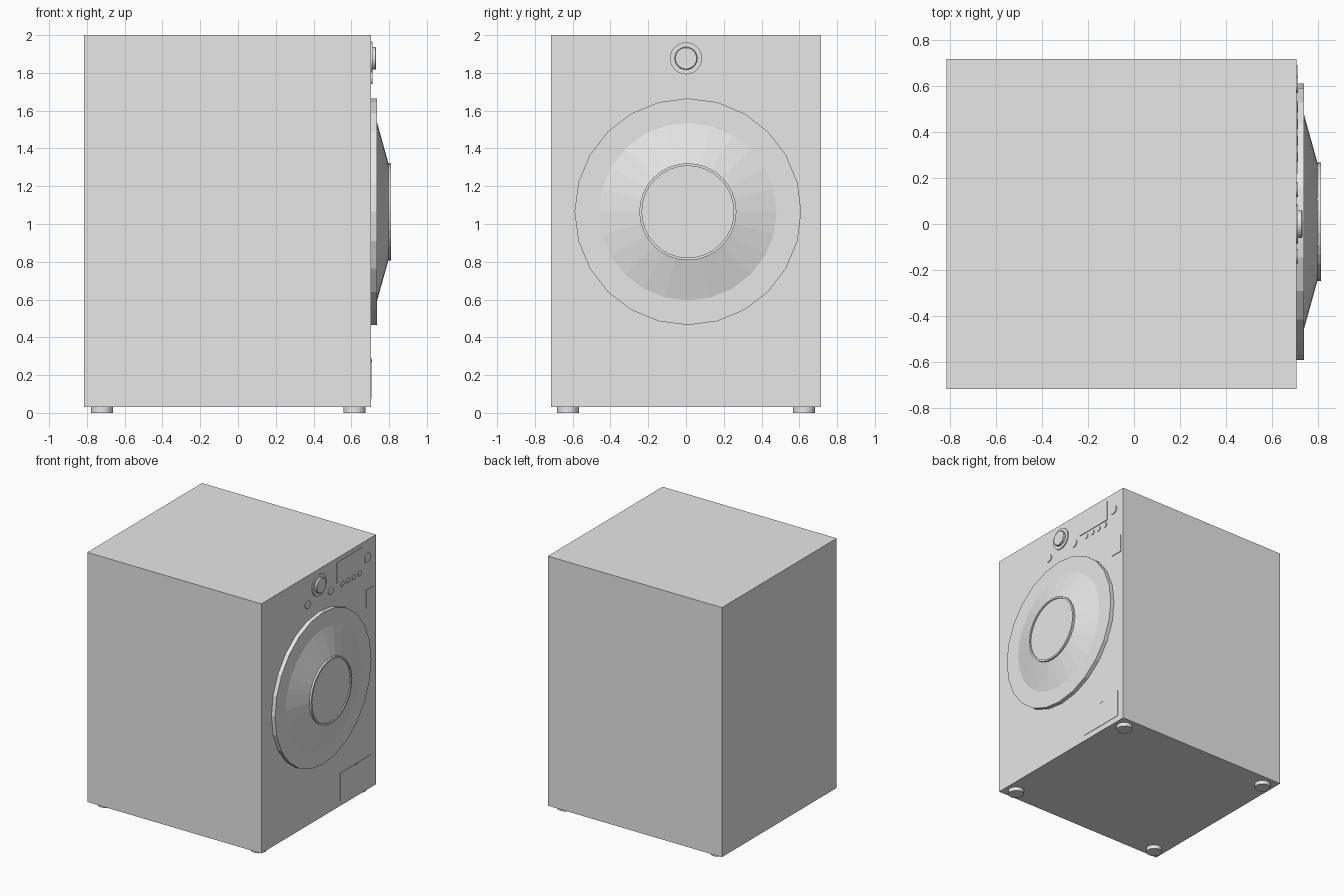
import bpy, bmesh
from math import sin, cos, tau

old = bpy.data.objects.get("Cube")
if old:
    bpy.data.objects.remove(old, do_unlink=True)

grey = bpy.data.materials.new("light grey")
grey.use_nodes = True
grey.diffuse_color = (0.8, 0.8, 0.8, 1)
grey.node_tree.nodes["Principled BSDF"].inputs["Base Color"].default_value = (0.8, 0.8, 0.8, 1)

FRONT = 0.705  # plane of the panel that carries the door


def finish(name, bm):
    bmesh.ops.recalc_face_normals(bm, faces=bm.faces)
    mesh = bpy.data.meshes.new(name)
    bm.to_mesh(mesh)
    bm.free()
    mesh.materials.append(grey)
    obj = bpy.data.objects.new(name, mesh)
    bpy.context.collection.objects.link(obj)
    return obj


def box(name, lo, hi):
    bm = bmesh.new()
    bmesh.ops.create_cube(bm, size=1)
    for v in bm.verts:
        v.co = [(a + b) / 2 + c * (b - a) for a, b, c in zip(lo, hi, v.co)]
    return finish(name, bm)


def lathe(name, y, z, profile, sides=24):
    """Turn (x, radius) points about a line along x, capping both ends."""
    bm = bmesh.new()
    rings = [[bm.verts.new((x, y + r * sin(tau * i / sides), z + r * cos(tau * i / sides)))
              for i in range(sides)] for x, r in profile]
    for a, b in zip(rings, rings[1:]):
        for i in range(sides):
            j = (i + 1) % sides
            bm.faces.new((a[i], a[j], b[j], b[i]))
    bm.faces.new(rings[0])
    bm.faces.new(rings[-1])
    return finish(name, bm)


def disc(name, y, z, radius, height):
    return lathe(name, y, z, [(FRONT - 0.005, radius), (FRONT + height, radius)])


def plate(name, y0, y1, z0, z1, height):
    return box(name, (FRONT - 0.005, y0, z0), (FRONT + height, y1, z1))


# Cabinet
box("cabinet", (-0.815, -0.716, 0.03), (FRONT, 0.716, 2.0))

# Feet
for x, end in ((-0.72, "back"), (0.617, "front")):
    for y, side in ((-0.625, "right"), (0.625, "left")):
        bm = bmesh.new()
        bmesh.ops.create_cone(bm, cap_ends=True, segments=24, radius1=0.058,
                              radius2=0.058, depth=0.035)
        bmesh.ops.translate(bm, verts=bm.verts, vec=(x, y, 0.0175))
        finish(f"{end}_{side}_foot", bm)

# Door: flat rim, conical bowl and a raised ring around the window
DOOR = (0.01, 1.065)
lathe("door", *DOOR, [(FRONT - 0.005, 0.6), (0.737, 0.6), (0.737, 0.47), (0.798, 0.25)])
lathe("window_ring", *DOOR, [(0.79, 0.257), (0.811, 0.257), (0.811, 0.243), (0.802, 0.243)], 32)

# Control knob on its base
disc("knob_base", 0, 1.877, 0.085, 0.008)
lathe("knob", 0, 1.877, [(FRONT, 0.06), (0.727, 0.06), (0.731, 0.056)], 32)

# Buttons
for y, side in ((-0.14, "right"), (0.15, "left")):
    disc(f"{side}_knob_button", y, 1.773, 0.032, 0.006)
for i in range(4):
    disc(f"option_button_{i + 1}", 0.29 + 0.072 * i, 1.774, 0.021, 0.006)
disc("power_button", 0.605, 1.861, 0.037, 0.006)

# Display, label plate and filter hatch
plate("display", 0.22, 0.535, 1.805, 1.967, 0.005)
plate("label_plate", 0.587, 0.69, 1.467, 1.61, 0.005)
plate("filter_hatch", 0.265, 0.655, 0.075, 0.29, 0.003)
plate("hatch_tab", 0.447, 0.487, 0.268, 0.282, 0.005)
